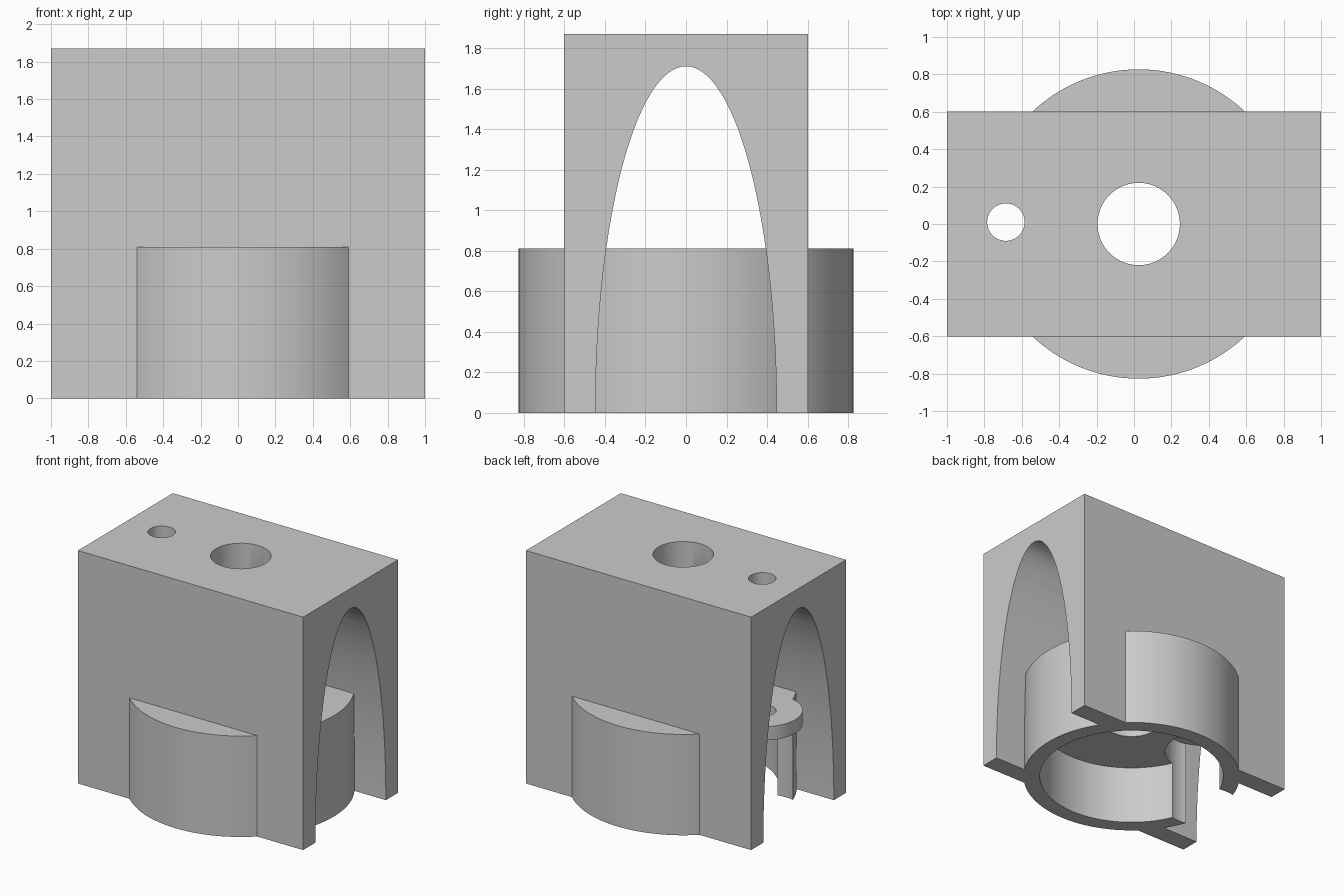
import bpy
from math import radians

if "Cube" in bpy.data.objects:
    bpy.data.objects.remove(bpy.data.objects["Cube"], do_unlink=True)

DRUM_X = 0.025
BOSS_X = -0.685
DRUM_TOP = 0.81

grey = bpy.data.materials.new("plain_grey")
grey.use_nodes = True
colour = (0.6, 0.6, 0.6, 1)
grey.diffuse_color = colour
grey.node_tree.nodes["Principled BSDF"].inputs["Base Color"].default_value = colour


def finish(name):
    ob = bpy.context.object
    ob.name = name
    ob.data.materials.append(grey)
    bpy.ops.object.transform_apply(location=True, rotation=True, scale=True)
    return ob


def cylinder(name, x, y, radius, low, high, sides=96):
    bpy.ops.mesh.primitive_cylinder_add(
        vertices=sides, radius=radius, depth=high - low, location=(x, y, (low + high) / 2))
    return finish(name)


def combine(target, tool, operation):
    mod = target.modifiers.new(tool.name, "BOOLEAN")
    mod.operation = operation
    mod.solver = "EXACT"
    mod.object = tool
    bpy.ops.object.select_all(action="DESELECT")
    target.select_set(True)
    bpy.context.view_layer.objects.active = target
    bpy.ops.object.modifier_apply(modifier=mod.name)
    bpy.data.objects.remove(tool, do_unlink=True)


# Block with an elliptical tunnel running along x
bpy.ops.mesh.primitive_cube_add(size=1, location=(0, 0, 0.935))
bpy.context.object.scale = (2, 1.205, 1.87)
housing = finish("housing")

bpy.ops.mesh.primitive_cylinder_add(
    vertices=128, radius=1, depth=3, rotation=(0, radians(90), 0))
tunnel = finish("tunnel")
tunnel.scale = (1, 0.447, 1.71)
combine(housing, tunnel, "DIFFERENCE")

# Round drum with a small boss on its side
drum = cylinder("drum", DRUM_X, 0, 0.827, 0, DRUM_TOP, 128)
combine(drum, cylinder("boss", BOSS_X, 0, 0.287, 0.3, DRUM_TOP), "UNION")
combine(housing, drum, "UNION")

# Recess under the drum, and clearance below the boss flange
combine(housing, cylinder("recess", DRUM_X, 0, 0.702, -0.2, 0.48, 128), "DIFFERENCE")
combine(housing, cylinder("boss_clearance", BOSS_X, 0, 0.288, -0.3, 0.70), "DIFFERENCE")

# Vertical through holes
combine(housing, cylinder("main_hole", DRUM_X, 0, 0.22, -0.4, 2.2), "DIFFERENCE")
combine(housing, cylinder("small_hole", BOSS_X, 0.01, 0.1, -0.5, 2.3, 64), "DIFFERENCE")

bpy.ops.object.shade_smooth_by_angle(angle=radians(30))
